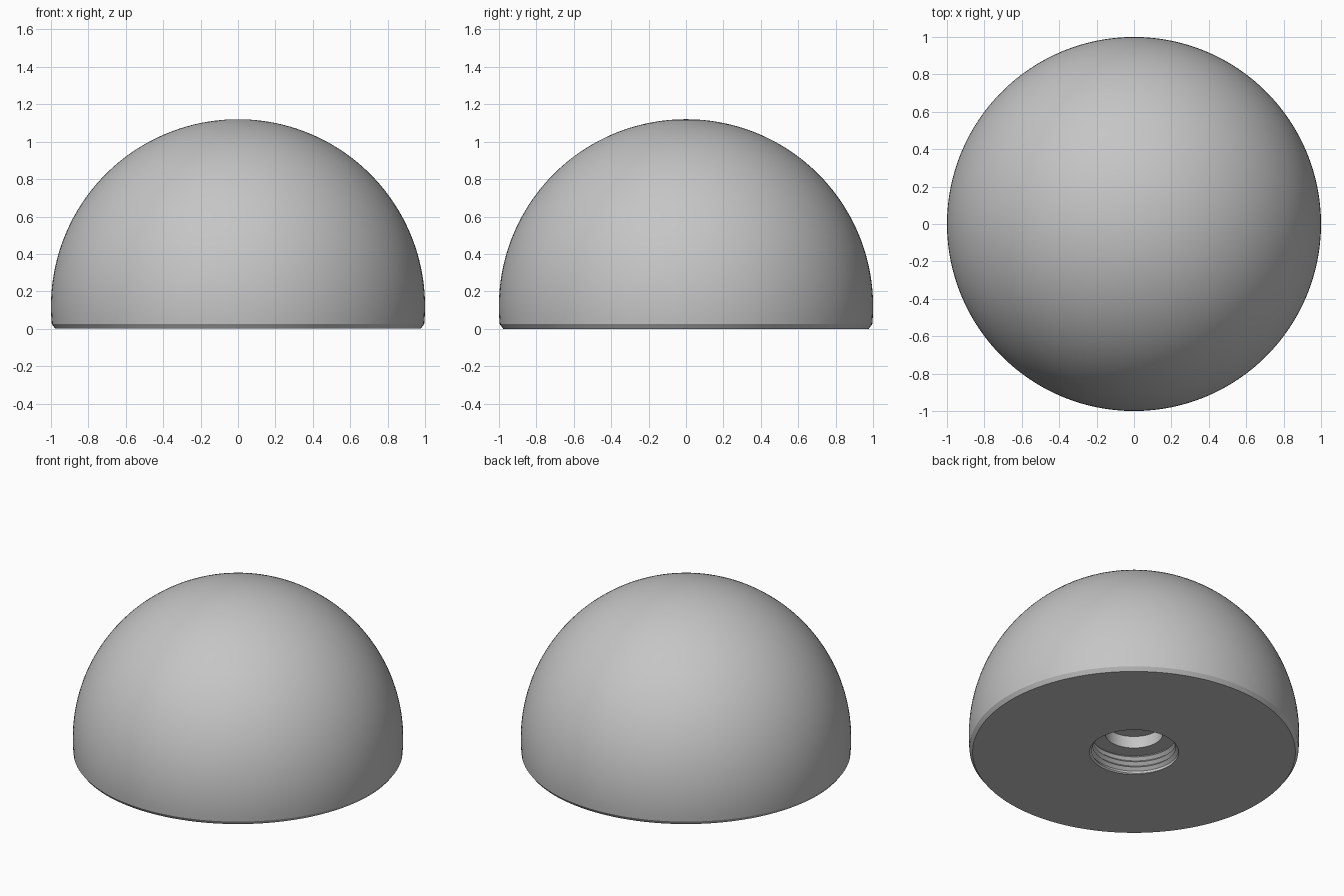
import bpy
import bmesh
from math import sin, cos, pi, tau, radians, sqrt, asin

cube = bpy.data.objects.get("Cube")
if cube:
    bpy.data.objects.remove(cube, do_unlink=True)

SEGMENTS = 128
CENTRE_Z = 0.12      # height of the sphere centre
LIP_Z = 0.025        # top of the bottom chamfer
BASE_R = 0.977
HOLE_R = 0.27
HOLE_TOP = 0.13
PITCH = 0.036
RIDGE = 0.02

grey = bpy.data.materials.new("light grey")
grey.use_nodes = True
colour = (0.56, 0.56, 0.56, 1)
grey.diffuse_color = colour
grey.node_tree.nodes["Principled BSDF"].inputs["Base Color"].default_value = colour


def sweep(name, rows):
    """Skin rows around z; each row maps an angle to (radius, height)."""
    bm = bmesh.new()
    angles = [tau * j / SEGMENTS for j in range(SEGMENTS + 1)]
    grid = []
    for row in rows:
        ring = []
        for a in angles:
            r, z = row(a)
            ring.append(bm.verts.new((r * cos(a), r * sin(a), z)))
        grid.append(ring)
    for upper, lower in zip(grid, grid[1:]):
        for j in range(SEGMENTS):
            bm.faces.new((upper[j], lower[j], lower[j + 1], upper[j + 1]))
    bmesh.ops.remove_doubles(bm, verts=bm.verts, dist=0.00005)
    mesh = bpy.data.meshes.new(name)
    bm.to_mesh(mesh)
    bm.free()
    mesh.materials.append(grey)
    obj = bpy.data.objects.new(name, mesh)
    bpy.context.collection.objects.link(obj)
    bpy.ops.object.select_all(action='DESELECT')
    obj.select_set(True)
    bpy.context.view_layer.objects.active = obj
    bpy.ops.object.shade_smooth_by_angle(angle=radians(25))
    return obj


def circle(r, z):
    return lambda a: (r, z)


def thread_row(k):
    """One crest or root line of the helical thread, fading out at both ends."""
    def row(a):
        z_line = PITCH * (k / 2 + a / tau)
        z = min(max(z_line, 0), HOLE_TOP)
        phase = ((z - PITCH * a / tau) / PITCH) % 1
        ridge = RIDGE * (1 - abs(2 * phase - 1))
        return HOLE_R - min(ridge, z, HOLE_TOP - z), z
    return row


# Dome with a chamfered rim and a flat underside around the hole
low = asin((LIP_Z - CENTRE_Z))
steps = 48
dome = []
for i in range(steps + 1):
    t = pi / 2 + (low - pi / 2) * i / steps
    dome.append(circle(max(cos(t), 0), CENTRE_Z + sin(t)))
dome += [circle(BASE_R, 0), circle(HOLE_R, 0)]
sweep("dome_body", dome)

# Threaded wall of the hole, from the opening upwards
turns = int(HOLE_TOP / PITCH) + 2
sweep("threaded_socket", [thread_row(k) for k in range(-2, 2 * turns)])

# Narrower blind bore above the thread
sweep("blind_bore", [circle(HOLE_R, HOLE_TOP), circle(0.175, HOLE_TOP),
                     circle(0.175, 0.21), circle(0, 0.21)])
